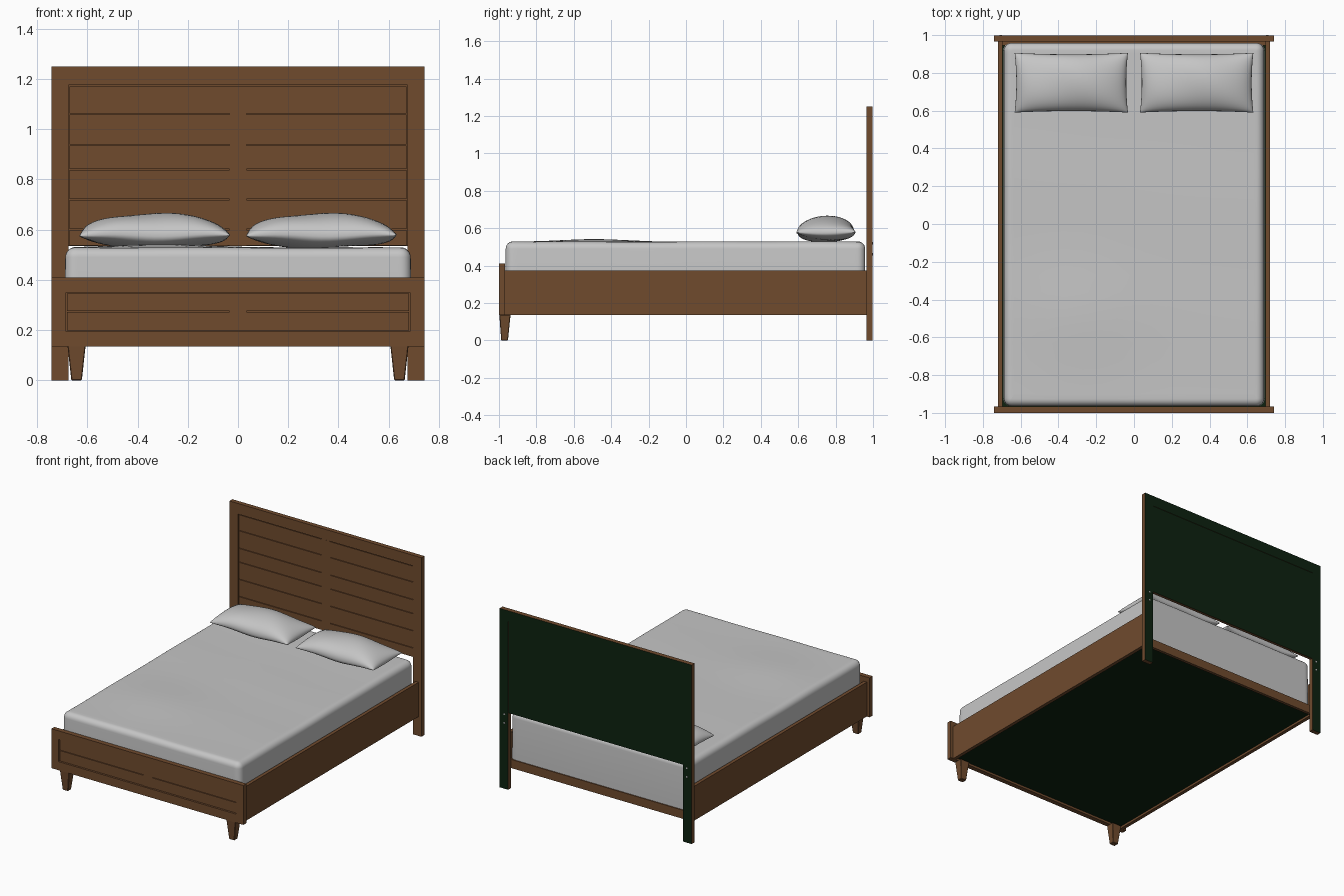
import bpy, bmesh, math
from mathutils import Vector

cube = bpy.data.objects.get("Cube")
if cube:
    bpy.data.objects.remove(cube, do_unlink=True)


def material(name, rgb):
    m = bpy.data.materials.new(name)
    m.use_nodes = True
    m.diffuse_color = (*rgb, 1)
    m.node_tree.nodes["Principled BSDF"].inputs["Base Color"].default_value = (*rgb, 1)
    return m


WOOD = material("brown wood", (0.16, 0.07, 0.027))
BACKING = material("dark green backing", (0.004, 0.016, 0.005))
LINEN = material("light grey linen", (0.56, 0.56, 0.56))
METAL = material("bolt metal", (0.45, 0.45, 0.45))


def finish(name, bm, mats, smooth=None):
    bmesh.ops.recalc_face_normals(bm, faces=bm.faces[:])
    mesh = bpy.data.meshes.new(name)
    bm.to_mesh(mesh)
    bm.free()
    for m in mats:
        mesh.materials.append(m)
    if smooth:
        mesh.shade_smooth()
        mesh.set_sharp_from_angle(angle=math.radians(smooth))
    obj = bpy.data.objects.new(name, mesh)
    bpy.context.collection.objects.link(obj)
    return obj


def add_box(bm, x, y, z):
    """Box from (min, max) ranges on each axis."""
    verts = bmesh.ops.create_cube(bm, size=1)["verts"]
    for v in verts:
        v.co = Vector([(a + b) / 2 + c * (b - a) for c, (a, b) in zip(v.co, (x, y, z))])
    return verts


def box(name, x, y, z, mat=WOOD, green_back=False):
    bm = bmesh.new()
    add_box(bm, x, y, z)
    bm.normal_update()
    if green_back:
        for f in bm.faces:
            f.material_index = int(f.normal.y > 0.9)
    return finish(name, bm, [mat, BACKING])


def planks(name, half, y, edges, gap=0.004):
    """Two columns of boards either side of a flush centre stile."""
    bm = bmesh.new()
    for lo, hi in zip(edges, edges[1:]):
        for s in (-1, 1):
            add_box(bm, sorted((s * 0.034, s * half)), y, (lo + gap / 2, hi - gap / 2))
    add_box(bm, (-0.034, 0.034), y, (edges[0], edges[-1]))
    return finish(name, bm, [WOOD])


SIDES = (("right", -1), ("left", 1))

# Headboard: posts, rails, backing panel and boards
HY = (0.965, 0.997)
for side, s in SIDES:
    box(f"headboard_post_{side}", sorted((s * 0.676, s * 0.742)), HY, (0, 1.25), green_back=True)
box("headboard_top_rail", (-0.676, 0.676), HY, (1.176, 1.25), green_back=True)
box("headboard_panel", (-0.676, 0.676), (0.979, 0.994), (0.535, 1.176), green_back=True)
planks("headboard_boards", 0.672, (0.971, 0.98),
       [0.535, 0.6, 0.72, 0.84, 0.937, 1.06, 1.172])

# Bolts on the back of the posts
bm = bmesh.new()
for side, s in SIDES:
    for z in (0.46, 0.52):
        ring = bmesh.ops.create_cone(bm, cap_ends=True, segments=12, radius1=0.008,
                                     radius2=0.006, depth=0.006)["verts"]
        for v in ring:
            v.co = Vector((s * 0.705 + v.co.x, 0.997 + v.co.z, z + v.co.y))
finish("headboard_bolts", bm, [METAL])

# Footboard: frame, recessed panel and boards
FY = (-1, -0.967)
for side, s in SIDES:
    box(f"footboard_stile_{side}", sorted((s * 0.686, s * 0.742)), FY, (0.135, 0.41))
box("footboard_top_rail", (-0.686, 0.686), FY, (0.35, 0.41))
box("footboard_bottom_rail", (-0.686, 0.686), FY, (0.135, 0.195))
box("footboard_panel", (-0.686, 0.686), (-0.984, -0.967), (0.195, 0.35))
planks("footboard_boards", 0.682, (-0.993, -0.983), [0.197, 0.273, 0.348])

# Side rails, low back rail and base
for side, s in SIDES:
    box(f"side_rail_{side}", sorted((s * 0.696, s * 0.72)), (-0.967, 0.965), (0.135, 0.375))
box("back_rail", (-0.696, 0.696), (0.945, 0.965), (0.14, 0.2))
box("base_panel", (-0.696, 0.696), (-0.967, 0.945), (0.15, 0.19), BACKING)

# Tapered front legs
for side, s in SIDES:
    bm = bmesh.new()
    for v in add_box(bm, (-0.036, 0.036), (-0.998, -0.938), (0, 0.137)):
        if v.co.z < 0.01:
            v.co.x *= 0.58
            v.co.y = -0.97 + (v.co.y + 0.968) * 0.6
        v.co.x += s * 0.643
    bmesh.ops.bevel(bm, geom=bm.edges[:], offset=0.003, segments=1, affect='EDGES')
    finish(f"front_leg_{side}", bm, [WOOD])

# Mattress: rounded block with a gently uneven top
bm = bmesh.new()
add_box(bm, (-0.692, 0.692), (-0.964, 0.958), (0.19, 0.528))
upright = [e for e in bm.edges if abs(e.verts[0].co.z - e.verts[1].co.z) > 0.1]
bmesh.ops.bevel(bm, geom=upright, offset=0.04, segments=5, profile=0.5, affect='EDGES')
rim = [e for e in bm.edges if all(v.co.z > 0.5 for v in e.verts)]
bmesh.ops.bevel(bm, geom=rim, offset=0.038, segments=6, profile=0.5, affect='EDGES')
for axis, half, cuts in ((0, 0.64, 14), (1, 0.9, 20)):
    for i in range(cuts + 1):
        point, normal = Vector(), Vector()
        point[axis], normal[axis] = half * (2 * i / cuts - 1), 1
        bmesh.ops.bisect_plane(bm, geom=bm.verts[:] + bm.edges[:] + bm.faces[:],
                               plane_co=point, plane_no=normal)
for v in bm.verts:
    x, y, z = v.co
    if z > 0.48:
        hump = math.exp(-((y + 0.5) / 0.25) ** 2 - ((x + 0.3) / 0.3) ** 2)
        ripple = math.sin(5 * x + 7 * y) * math.cos(4 * x - 3 * y)
        v.co.z += (z - 0.48) / 0.048 * (0.012 * hump + 0.002 * ripple)
    if z > 0.375:
        v.co.x *= 1 - 0.05 * (z - 0.375)
finish("mattress", bm, [LINEN], 50)

# Pillows: two domed sheets joined at a seam with pointed corners
for side, s in SIDES:
    bm = bmesh.new()
    for height in (0.088, -0.05):
        sheet = bmesh.ops.create_grid(bm, x_segments=28, y_segments=20, size=1)["verts"]
        for v in sheet:
            a, b = (math.sin(c * math.pi / 2) for c in v.co.xy)
            dome = max(0, (1 - a * a) * (1 - b * b)) ** 0.45
            seam = 0.577 + 0.004 * math.sin(5 * a + 2 * b)
            v.co = Vector((s * 0.332 + 0.3 * a * (1 - 0.03 * (1 - b * b)),
                           0.748 + 0.158 * b * (1 - 0.05 * (1 - a * a)),
                           seam + height * dome))
    bmesh.ops.remove_doubles(bm, verts=bm.verts[:], dist=0.0003)
    finish(f"pillow_{side}", bm, [LINEN], 75)
